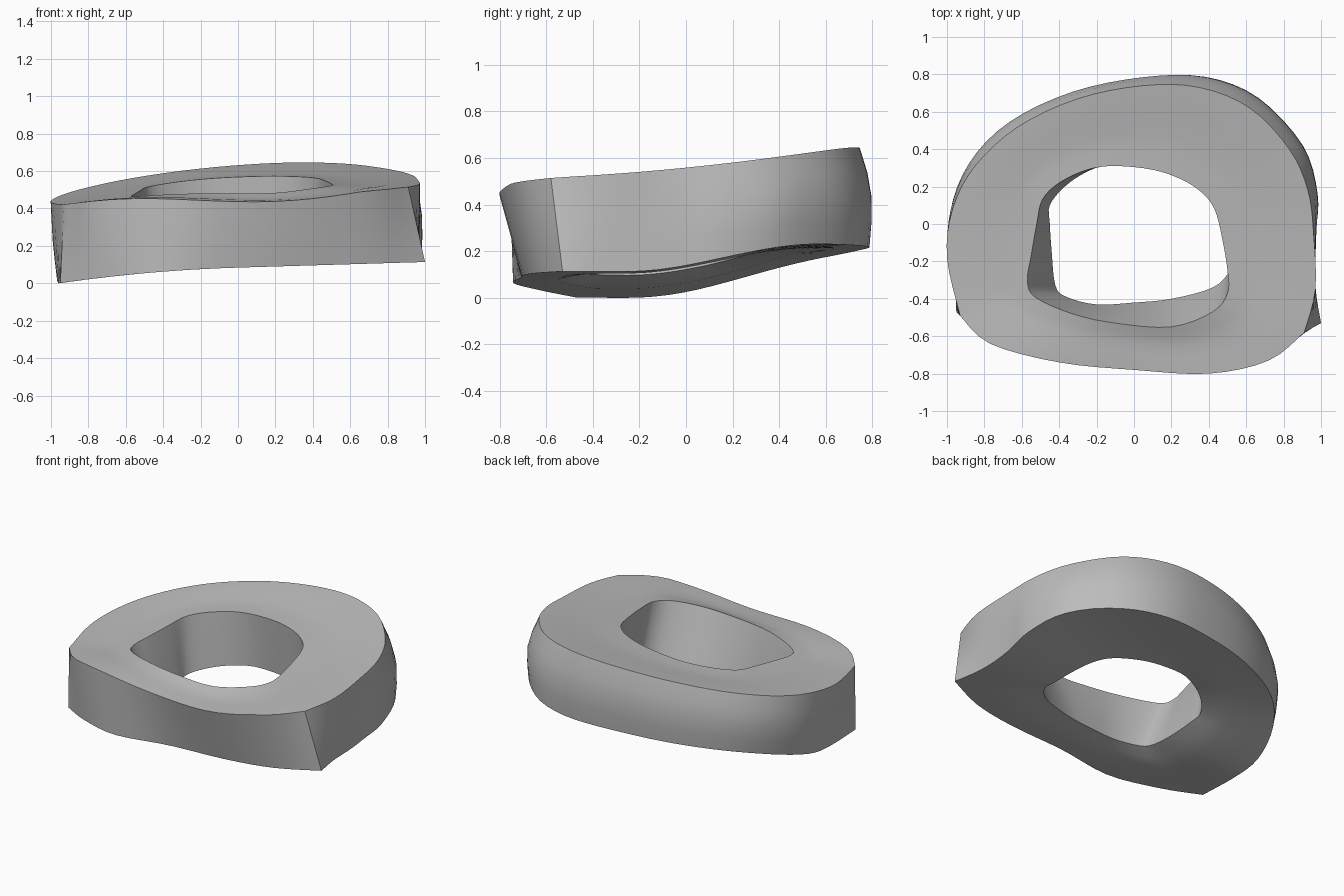
import bpy
import bmesh
from math import sin
from mathutils import Vector

cube = bpy.data.objects.get("Cube")
if cube:
    bpy.data.objects.remove(cube, do_unlink=True)

# Outlines in hundredths, anticlockwise from the front left corner
OUTER_TOP = [(91, -58), (97, -35), (96, -5), (93, 18), (83, 40), (62, 62), (35, 73),
             (5, 74), (-30, 67), (-62, 52), (-85, 31), (-97, 8), (-100, -18), (-93, -49),
             (-77, -64), (-40, -74), (0, -78), (40, -80), (72, -73)]
OUTER_BASE = [(100, -53), (97, -33), (97, -5), (98, 15), (90, 41), (66, 67), (38, 78),
              (5, 77), (-33, 69), (-66, 53), (-86, 31), (-96, 5), (-96, -20), (-95, -47),
              (-72, -62), (-40, -74), (0, -71), (40, -70), (72, -65)]
INNER_TOP = [(50, -37), (50, -25), (47, -7), (43, 8), (36, 17), (25, 24), (10, 29),
             (-10, 31), (-25, 29), (-40, 22), (-49, 13), (-52, 0), (-55, -17), (-57, -30),
             (-53, -39), (-33, -48), (-10, -53), (20, -55), (42, -47)]
INNER_BASE = [(51, -25), (51, -17), (49, -3), (45, 10), (38, 20), (26, 27), (10, 32),
              (-10, 33), (-25, 28), (-37, 20), (-45, 10), (-45, 0), (-44, -15), (-42, -33),
              (-36, -39), (-20, -43), (0, -42), (20, -40), (42, -34)]
CORNERS = (0, 13)
STEPS = 4


def smoothstep(low, high, value):
    t = min(1, max(0, (value - low) / (high - low)))
    return t * t * (3 - 2 * t)


def top_height(x, y):
    """Tilted top, domed in the middle, with a wavy front edge."""
    wave = 0.026 * sin(3.6 * (min(x, 0.67) + 0.2)) * smoothstep(0.35, 0.75, -y)
    dome = 0.03 * (1 - x * x) * (1 - smoothstep(0.45, 0.8, -y))
    return 0.51 + 0.055 * x + 0.1 * y + 0.045 * y * y - wave + dome


def base_height(x, y):
    return 0.09 + 0.03 * x - 0.06 * min(x, 0) ** 2 + 0.125 * smoothstep(-0.25, 0.6, y)


def rim_height(x, y):
    """Lower edge of the hole, recessed into the underside."""
    return base_height(x, y) + 0.02 - 0.04 * min(x, 0)


def smooth_loop(points, height, corners=()):
    """Closed spline through the points, broken at corners, laid on a height surface."""
    pts = [Vector(p) / 100 for p in points]
    n = len(pts)
    loop = []
    for i in range(n):
        b, c = pts[i], pts[(i + 1) % n]
        a = b if i in corners else pts[i - 1]
        d = c if (i + 1) % n in corners else pts[(i + 2) % n]
        for s in range(STEPS):
            t = s / STEPS
            p = b + t * ((c - a) / 2 + t * ((2 * a - 5 * b + 4 * c - d) / 2
                                            + t * (3 * b - a - 3 * c + d) / 2))
            loop.append(Vector((p.x, p.y, height(p.x, p.y))))
    return loop


def between(first, second, t, bulge=0.0):
    """Ring between two others, with an outward bulge toward the back."""
    ring = []
    for p, q in zip(first, second):
        v = p.lerp(q, t)
        grow = 1 + bulge * min(1, max(0, (v.y + 0.2) / 0.6))
        ring.append(Vector((v.x * grow, v.y * grow, v.z)))
    return ring


def on_surface(first, second, t, height, lift):
    """Ring between two others, laid on a height surface."""
    return [Vector((v.x, v.y, height(v.x, v.y) + lift)) for v in between(first, second, t)]


outer_top = smooth_loop(OUTER_TOP, top_height, CORNERS)
outer_base = smooth_loop(OUTER_BASE, base_height, CORNERS)
inner_top = smooth_loop(INNER_TOP, top_height)
inner_base = smooth_loop(INNER_BASE, rim_height)

# Closed tube of rings: outer wall, top, hole wall, underside
rings = [outer_base]
rings += [between(outer_base, outer_top, t, b)
          for t, b in ((0.25, 0.025), (0.5, 0.04), (0.75, 0.03))]
rings += [outer_top]
rings += [on_surface(outer_top, inner_top, t, top_height, z)
          for t, z in ((0.35, 0), (0.6, -0.008), (0.8, -0.006))]
rings += [inner_top, between(inner_top, inner_base, 0.5), inner_base]
rings += [on_surface(inner_base, outer_base, t, base_height, z)
          for t, z in ((0.2, 0.012), (0.4, 0), (0.7, 0))]

bm = bmesh.new()
verts = [[bm.verts.new(p) for p in ring] for ring in rings]
count = len(outer_top)
for k, ring in enumerate(verts):
    above = verts[(k + 1) % len(verts)]
    for i in range(count):
        j = (i + 1) % count
        bm.faces.new((ring[i], ring[j], above[j], above[i]))
bmesh.ops.recalc_face_normals(bm, faces=bm.faces)
lowest = min(v.co.z for v in bm.verts)
bmesh.ops.translate(bm, verts=bm.verts, vec=(0, 0, -lowest))

mesh = bpy.data.meshes.new("ring_body")
bm.to_mesh(mesh)
bm.free()
ring_body = bpy.data.objects.new("ring_body", mesh)
bpy.context.collection.objects.link(ring_body)

# Plain grey
grey = bpy.data.materials.new("grey")
grey.use_nodes = True
grey.diffuse_color = (0.5, 0.5, 0.5, 1)
grey.node_tree.nodes["Principled BSDF"].inputs["Base Color"].default_value = (0.5, 0.5, 0.5, 1)
mesh.materials.append(grey)

bpy.ops.object.select_all(action="DESELECT")
ring_body.select_set(True)
bpy.context.view_layer.objects.active = ring_body
bpy.ops.object.shade_smooth_by_angle(angle=0.6)
